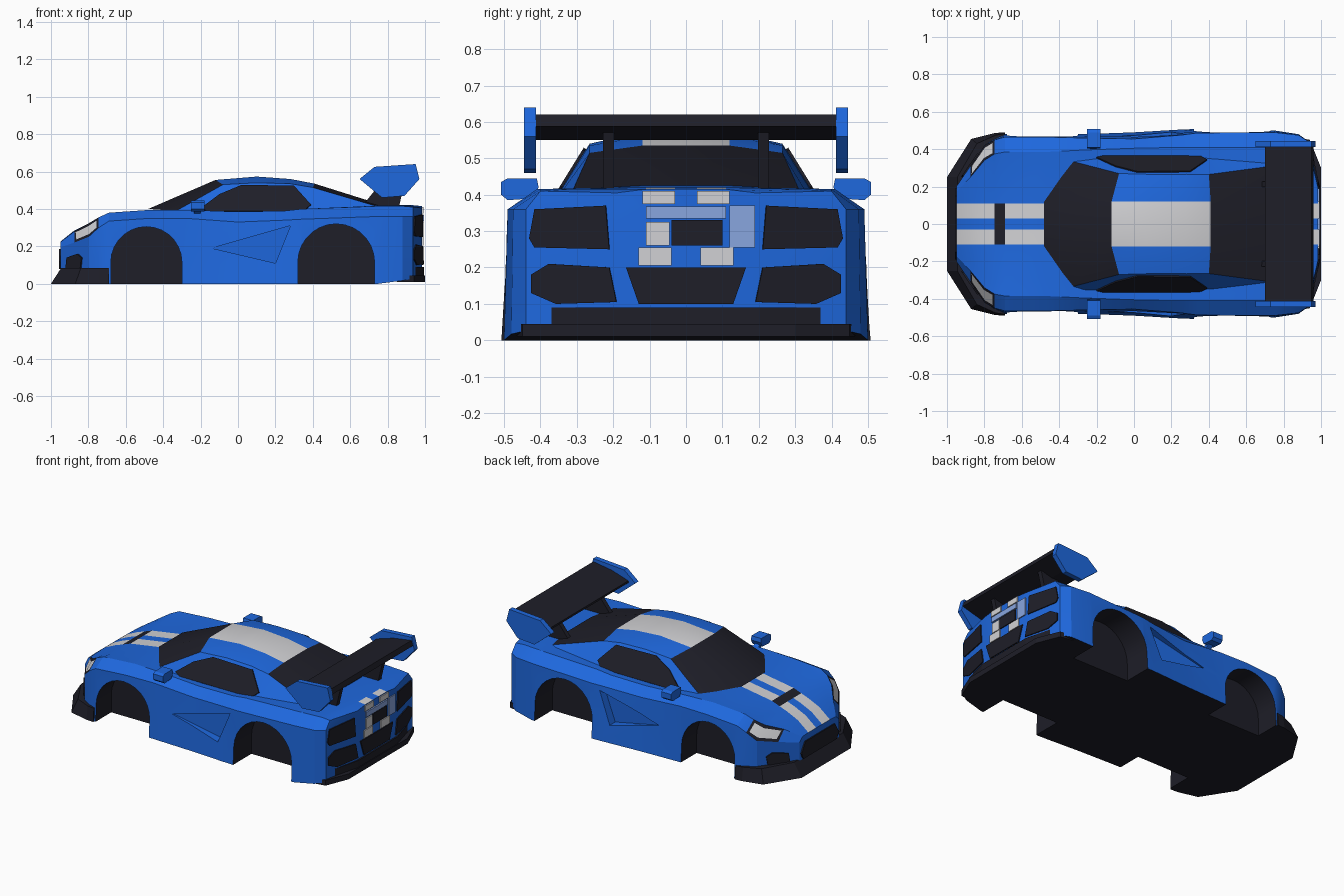
import bpy, bmesh, math
from mathutils import Vector

cube = bpy.data.objects.get("Cube")
if cube:
    bpy.data.objects.remove(cube, do_unlink=True)


def material(name, red, green, blue):
    mat = bpy.data.materials.new(name)
    mat.use_nodes = True
    colour = (red, green, blue, 1)
    mat.diffuse_color = colour
    mat.node_tree.nodes["Principled BSDF"].inputs["Base Color"].default_value = colour
    return mat


MATERIALS = [
    material("body blue", .013, .138, .73),
    material("dark trim", .013, .013, .021),
    material("stripe white", .64, .64, .66),
    material("pale blue", .25, .38, .74),
]
BLUE, DARK, WHITE, PALE = range(len(MATERIALS))
X, Y, Z = Vector((1, 0, 0)), Vector((0, 1, 0)), Vector((0, 0, 1))


def finish(name, bm):
    bmesh.ops.recalc_face_normals(bm, faces=bm.faces)
    mesh = bpy.data.meshes.new(name)
    bm.to_mesh(mesh)
    bm.free()
    for mat in MATERIALS:
        mesh.materials.append(mat)
    ob = bpy.data.objects.new(name, mesh)
    bpy.context.collection.objects.link(ob)
    return ob


def add_solid(bm, lower, upper, colour):
    """Close two matching outlines into a solid."""
    low = [bm.verts.new(p) for p in lower]
    high = [bm.verts.new(p) for p in upper]
    faces = [bm.faces.new(low), bm.faces.new(high)]
    for i in range(len(low)):
        faces.append(bm.faces.new((low[i - 1], low[i], high[i], high[i - 1])))
    for face in faces:
        face.material_index = colour


def prism(name, colour, outline, origin, u, v, depth, mirror=False):
    """Outline in the plane (u, v) at origin, extruded along u x v."""
    bm = bmesh.new()
    u, v = u.normalized(), v.normalized()
    normal = u.cross(v).normalized()
    for side in ((1, -1) if mirror else (1,)):
        flip = Vector((1, side, 1))
        lower = [Vector(origin) + u * a + v * b for a, b in outline]
        upper = [p + normal * depth for p in lower]
        add_solid(bm, [p * flip for p in lower], [p * flip for p in upper], colour)
    return finish(name, bm)


def loft(rows, colour_rule):
    """Mirrored skin over half sections; colour_rule(row, column) picks the colour."""
    bm = bmesh.new()
    half_count = len(rows[0])
    count = 2 * half_count - 1
    rings = []
    for half in rows:
        full = [(x, -y, z) for x, y, z in reversed(half[1:])] + list(half)
        rings.append([bm.verts.new(p) for p in full])
    cells = {}
    for i in range(len(rows) - 1):
        here, there = rings[i], rings[i + 1]
        for j in range(count):
            k = j - half_count + 1 if j >= half_count - 1 else half_count - 2 - j
            q = (j + 1) % count
            face = bm.faces.new((here[j], here[q], there[q], there[j]))
            face.material_index = colour_rule(i, k)
            cells.setdefault((i, k), []).append(face)
    bm.faces.new(rings[0])
    bm.faces.new(rings[-1])
    return bm, cells


# Body shell: position, crown height, shoulder (y, z), side (y, z), sill y
STATIONS = [
    (-.95, .225, .17, .222, .2, .195, .2),
    (-.875, .285, .25, .28, .31, .22, .31),
    (-.8, .32, .34, .322, .42, .25, .42),
    (-.745, .34, .375, .355, .45, .3, .455),
    (-.69, .36, .385, .38, .465, .335, .48),
    (-.47, .395, .385, .395, .465, .35, .48),
    (-.28, .39, .395, .395, .46, .35, .48),
    (0, .38, .405, .385, .455, .33, .49),
    (.25, .385, .41, .39, .475, .34, .505),
    (.34, .39, .41, .4, .487, .345, .508),
    (.75, .42, .41, .415, .49, .36, .5),
    (.88, .42, .4, .415, .475, .36, .48),
    (.935, .42, .4, .41, .44, .36, .44),
    (.985, .415, .19, .405, .2, .36, .2),
]
FLOOR_COLUMN, VENT_ROW, SCREEN_ROW, TAIL_ROW = 7, 3, 5, len(STATIONS) - 2


def section(x, crown, shoulder_y, shoulder_z, side_y, side_z, sill_y):
    sill_z = max(0, abs(x) - .78) * .17
    points = [(0, crown), (.03, crown), (.11, crown),
              (.8 * shoulder_y, (crown + shoulder_z) / 2),
              (shoulder_y, shoulder_z), (side_y, side_z),
              ((side_y + sill_y) / 2, .5 * side_z), (sill_y, sill_z)]
    return [(x, y, z) for y, z in points]


def body_colour(row, column):
    if column == FLOOR_COLUMN or (row == VENT_ROW and column < 2):
        return DARK
    if column == 1 and (row < SCREEN_ROW or row == TAIL_ROW):
        return WHITE
    return BLUE


bm, cells = loft([section(*s) for s in STATIONS], body_colour)
bmesh.ops.recalc_face_normals(bm, faces=bm.faces)

# Headlights: white lamps inset in a dark frame
lamps = cells[1, 4] + cells[2, 4]
for face in lamps:
    face.material_index = WHITE
for face in bmesh.ops.inset_region(bm, faces=lamps, thickness=.02)["faces"]:
    face.material_index = DARK
body = finish("body_shell", bm)


def cut(target, cutter):
    mod = target.modifiers.new("cut", "BOOLEAN")
    mod.operation, mod.solver, mod.object = "DIFFERENCE", "EXACT", cutter
    graph = bpy.context.evaluated_depsgraph_get()
    mesh = bpy.data.meshes.new_from_object(target.evaluated_get(graph))
    target.modifiers.clear()
    target.data = mesh
    bpy.data.objects.remove(cutter, do_unlink=True)


# Wheel wells
for centre, radius in ((-.49, .19), (.525, .205)):
    angles = [math.pi * i / 14 for i in range(15)]
    outline = [(centre + radius * math.cos(a), .115 + radius * math.sin(a)) for a in angles]
    outline += [(centre - radius, -.1), (centre + radius, -.1)]
    cut(body, prism("well_cutter", DARK, outline, (0, .65, 0), X, Z, .33, True))

# Door scoops that deepen towards the rear wheel
bm = bmesh.new()
for side in (1, -1):
    inner = [(-.14, side * .462, .19), (.28, side * .43, .31), (.2, side * .435, .11)]
    add_solid(bm, inner, [(x, side * .6, z) for x, y, z in inner], BLUE)
cut(body, finish("scoop_cutter", bm))

# Cabin: crown (x, z), roof edge (x, y, z), belt line (x, y, z)
FRAMES = [
    (-.48, .4, -.33, .335, .39, -.3, .365, .37),
    (-.12, .555, -.08, .27, .53, -.15, .368, .37),
    (.1, .573, .1, .265, .54, .1, .37, .37),
    (.28, .56, .28, .266, .535, .28, .37, .37),
    (.41, .535, .4, .265, .515, .42, .366, .375),
    (.76, .425, .74, .31, .415, .74, .335, .4),
]


def cabin_colour(row, column):
    if row in (0, len(FRAMES) - 2):      # windscreen and rear window
        return DARK if column < 2 else BLUE
    return WHITE if column == 0 else BLUE


bm, cells = loft([[(f[0], 0, f[1]), (f[0], .12, f[1]), f[2:5], f[5:]] for f in FRAMES],
                 cabin_colour)
cabin = finish("cabin", bm)

# Side windows, lying on the sloping cabin side
SLOPE = Vector((0, -.105, .17))
PANE = [(-.2, .4), (-.16, .385), (.35, .385), (.39, .42), (.3, .52), (.02, .525), (-.1, .475)]
prism("side_window", DARK, [(x, (z - .37) * SLOPE.length / SLOPE.z) for x, z in PANE],
      (0, .37, .37), X, SLOPE, -.008, True)


def both(half):
    """Complete an outline by mirroring its second coordinate."""
    return half + [(a, -b) for a, b in reversed(half)]


# Front splitter, sloping up to the bumper
bm = bmesh.new()
foot = both([(-.69, .49), (-.74, .487), (-.87, .455), (-1, .25)])
brow = both([(-.69, .483), (-.74, .475), (-.84, .43), (-.945, .25)])
add_solid(bm, [(x, y, 0) for x, y in foot], [(x, y, .085) for x, y in brow], DARK)
finish("splitter", bm)

# Grille and corner intakes
prism("grille", DARK, both([(.08, .17), (.12, .19), (.185, .15)]), (-.95, 0, 0), Z, Y, .008)
prism("corner_intake", DARK, [(.06, .085), (.2, .085), (.21, .14), (.17, .16), (.07, .14)],
      (-.95, .2, 0), Vector((.15, .22, 0)), Z, -.008, True)

# Rear diffuser in two steps
prism("diffuser_tray", DARK, both([(.85, .465), (.94, .45), (1, .3)]), (0, 0, .01), X, Y, .035)
prism("diffuser", DARK, both([(.9, .38), (.95, .37), (.995, .2)]), (0, 0, .045), X, Y, .045)


# Tail panels: the centre is flat and the corners sweep forward
def tail(name, colour, outline, mirror=False, depth=.007):
    prism(name, colour, outline, (.985, 0, 0), Y, Z, depth, mirror)


def tail_corner(name, outline):
    prism(name, DARK, outline, (.985, .2, 0), Vector((-.05, .24, 0)), Z, .007, True)


def box(left, right, low, high):
    return [(left, low), (right, low), (right, high), (left, high)]


tail_corner("tail_light", [(.01, .25), (.22, .255), (.235, .28), (.22, .36), (.02, .37)])
tail_corner("rear_vent", [(-.01, .105), (.16, .1), (.23, .13), (.23, .18), (.18, .21), (.01, .2)])
tail("lower_grille", DARK, [(-.13, .1), (.13, .1), (.165, .2), (-.165, .2)])
tail("plate_recess", DARK, box(-.04, .1, .26, .33))
tail("low_tail_stripe", WHITE, box(.04, .13, .205, .255), True)
tail("high_tail_stripe", WHITE, box(.03, .12, .375, .41), True)
tail("middle_tail_stripe", WHITE, box(-.11, -.045, .26, .325))
tail("tail_patch", PALE, box(.12, .19, .255, .37))
tail("tail_handle", PALE, box(-.11, .11, .335, .368), depth=.009)

# Rear wing
prism("wing_blade", DARK, [(.7, .55), (.82, .55), (.96, .588), (.95, .62), (.82, .6), (.7, .563)],
      (0, .42, 0), X, Z, .84)
prism("wing_end_plate", BLUE,
      [(.65, .56), (.73, .625), (.95, .64), (.97, .56), (.89, .47), (.77, .46)],
      (0, .445, 0), X, Z, .033, True)
prism("wing_upright", DARK, [(.66, .41), (.86, .41), (.9, .575), (.78, .56)],
      (0, .228, 0), X, Z, .03, True)

# Door mirrors
prism("mirror_housing", BLUE,
      [(.405, .42), (.42, .39), (.49, .385), (.508, .4), (.508, .435), (.49, .445), (.41, .445)],
      (-.25, 0, 0), Y, Z, .07, True)
prism("mirror_stalk", BLUE, [(.36, .36), (.4, .36), (.45, .395), (.43, .41)],
      (-.235, 0, 0), Y, Z, .035, True)

# Crisp panels with gently smoothed curves
for ob in (body, cabin):
    bpy.ops.object.select_all(action="DESELECT")
    ob.select_set(True)
    bpy.context.view_layer.objects.active = ob
    bpy.ops.object.shade_smooth_by_angle(angle=math.radians(20))
